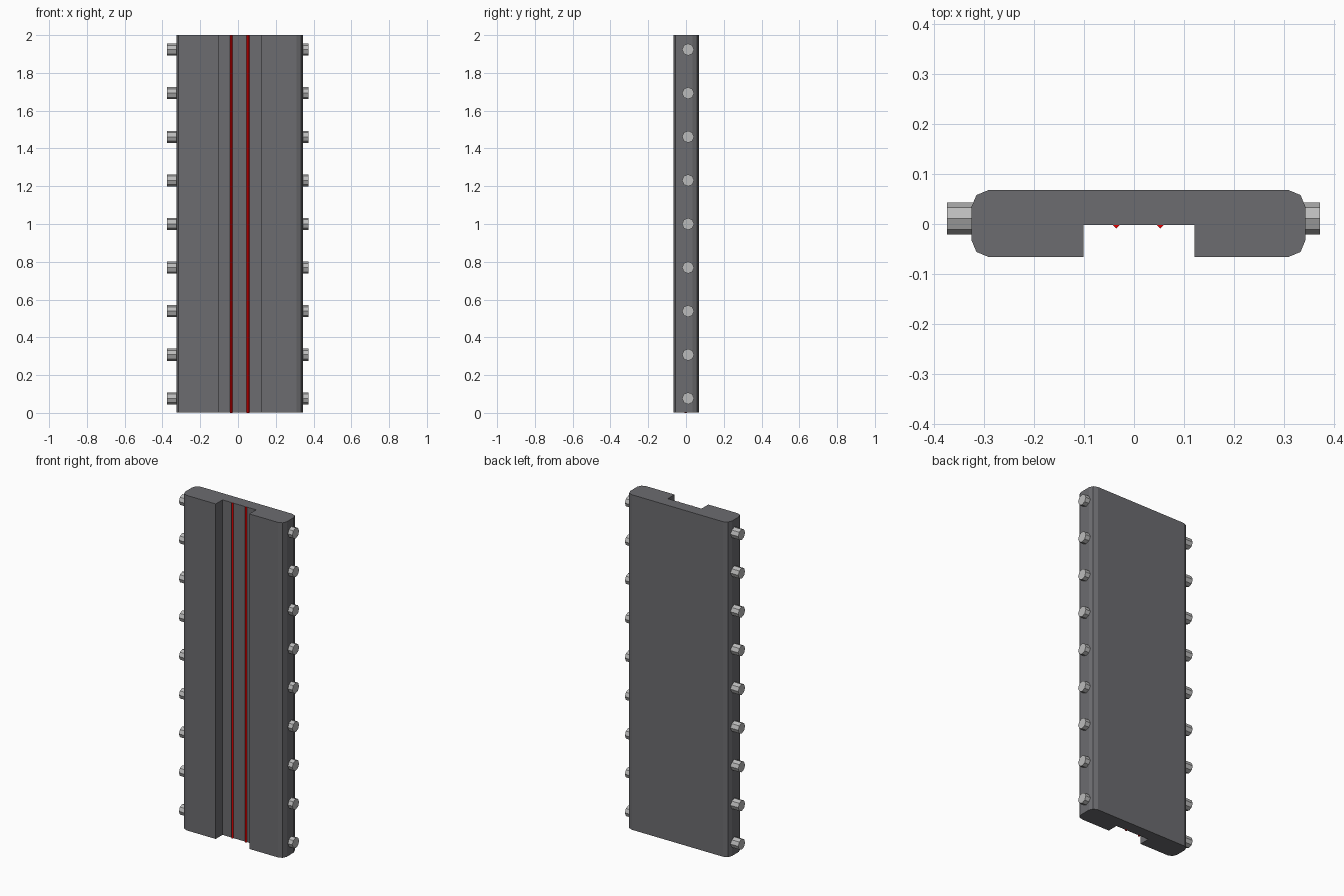
import bpy, bmesh, math
from mathutils import Matrix

if "Cube" in bpy.data.objects:
    bpy.data.objects.remove(bpy.data.objects["Cube"])


def material(name, colour):
    mat = bpy.data.materials.new(name)
    mat.use_nodes = True
    mat.diffuse_color = (*colour, 1)
    mat.node_tree.nodes["Principled BSDF"].inputs["Base Color"].default_value = (*colour, 1)
    return mat


def finish(name, bm, mat):
    bmesh.ops.recalc_face_normals(bm, faces=bm.faces)
    mesh = bpy.data.meshes.new(name)
    bm.to_mesh(mesh)
    bm.free()
    mesh.materials.append(mat)
    obj = bpy.data.objects.new(name, mesh)
    bpy.context.collection.objects.link(obj)
    return obj


def extrude_profile(name, points, z0, z1, mat):
    bm = bmesh.new()
    face = bm.faces.new([bm.verts.new((x, y, z0)) for x, y in points])
    grown = bmesh.ops.extrude_face_region(bm, geom=[face])["geom"]
    verts = [v for v in grown if isinstance(v, bmesh.types.BMVert)]
    bmesh.ops.translate(bm, verts=verts, vec=(0, 0, z1 - z0))
    return finish(name, bm, mat)


def peg(name, x0, x1, y, z, radius, mat):
    bm = bmesh.new()
    bmesh.ops.create_cone(bm, cap_ends=True, segments=8, radius1=radius, radius2=radius,
                          depth=abs(x1 - x0),
                          matrix=Matrix.Translation(((x0 + x1) / 2, y, z))
                          @ Matrix.Rotation(math.pi / 2, 4, "Y"))
    return finish(name, bm, mat)


dark_grey = material("dark grey", (0.15, 0.15, 0.16))
light_grey = material("light grey", (0.5, 0.5, 0.5))
red = material("red", (0.8, 0.0, 0.0))

# Panel: chamfered slab with a full-height channel in the front
mid, half = 0.009, 0.335
front, back, floor = -0.066, 0.068, -0.002
edge = [(half - 0.034, front), (half - 0.01, front + 0.01), (half, front + 0.034),
        (half, back - 0.034), (half - 0.01, back - 0.01), (half - 0.034, back)]
right_side = [(mid + x, y) for x, y in edge]
left_side = [(mid - x, y) for x, y in reversed(edge)]
channel = [(-0.101, front), (-0.101, floor), (0.121, floor), (0.121, front)]
extrude_profile("panel", right_side + left_side + channel, 0.003, 2, dark_grey)

# Thin red bars along the channel floor
for side, x in (("right", -0.036), ("left", 0.053)):
    r = 0.007
    diamond = [(x - r, floor), (x, floor - r), (x + r, floor), (x, floor + r)]
    extrude_profile(side + "_red_bar", diamond, 0, 2, red)

# Rows of octagonal pegs on both edges
for i in range(9):
    z = 0.077 + i * 0.2308
    peg(f"right_peg_{i + 1}", -0.375, -0.3, 0.011, z, 0.0318, light_grey)
    peg(f"left_peg_{i + 1}", 0.32, 0.373, 0.011, z, 0.0318, light_grey)
